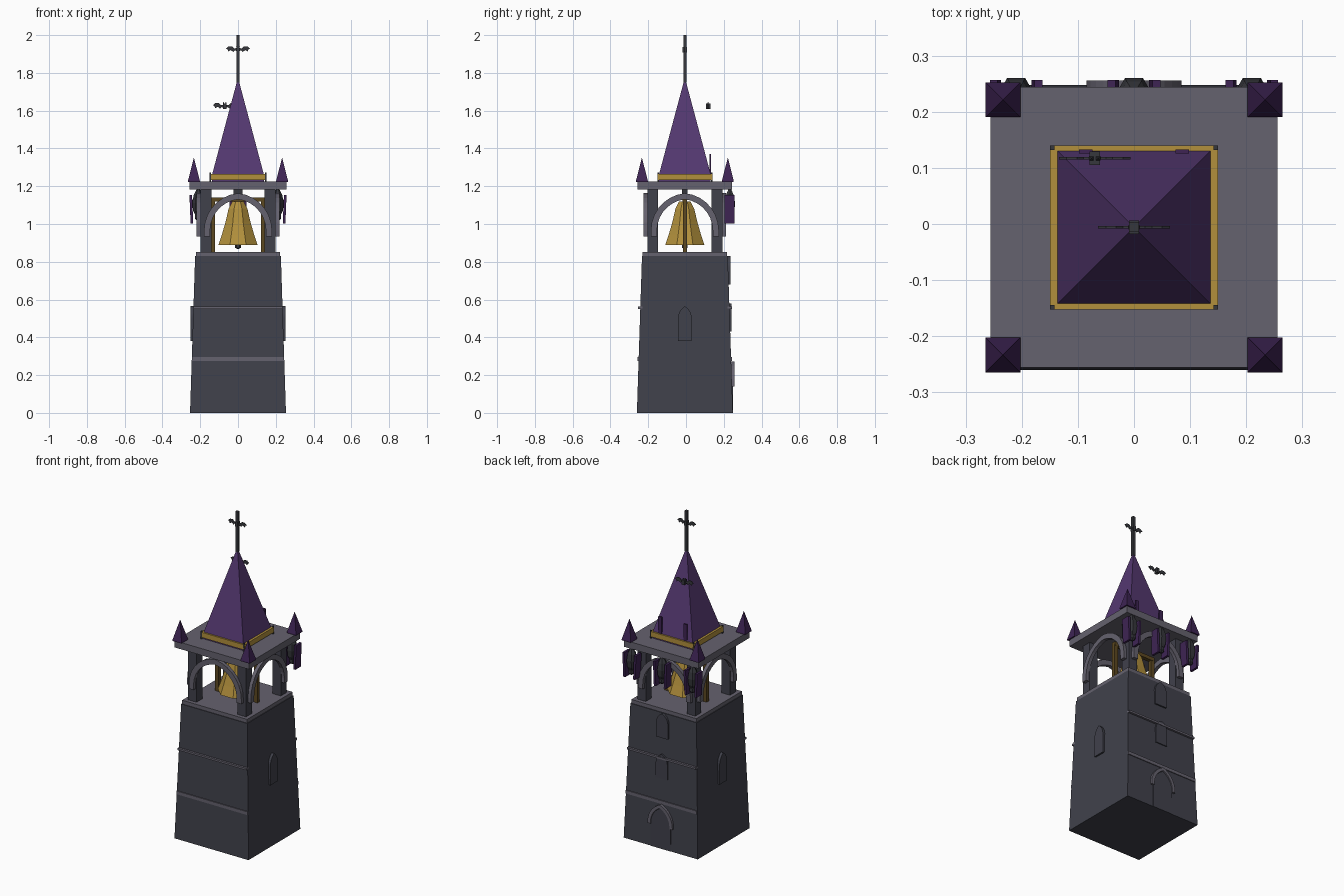
import bpy, bmesh, math
from mathutils import Matrix, Vector

cube = bpy.data.objects.get("Cube")
if cube:
    bpy.data.objects.remove(cube, do_unlink=True)

CY = -0.006  # tower axis in y


def material(name, r, g, b):
    lin = [((c / 255 + 0.055) / 1.055) ** 2.4 for c in (r, g, b)]
    m = bpy.data.materials.new(name)
    m.use_nodes = True
    m.diffuse_color = (*lin, 1)
    m.node_tree.nodes["Principled BSDF"].inputs["Base Color"].default_value = (*lin, 1)
    return m


DARK = material("dark stone", 64, 65, 75)
STONE = material("trim stone", 101, 98, 110)
ROOF = material("roof purple", 84, 56, 112)
DEEP = material("deep purple", 62, 36, 84)
GOLD = material("gold", 178, 144, 60)
BROWN = material("bronze brown", 92, 72, 32)
IRON = material("iron", 54, 55, 60)


def finish(name, bm, mat):
    bmesh.ops.recalc_face_normals(bm, faces=bm.faces)
    mesh = bpy.data.meshes.new(name)
    bm.to_mesh(mesh)
    bm.free()
    mesh.materials.append(mat)
    ob = bpy.data.objects.new(name, mesh)
    bpy.context.collection.objects.link(ob)
    return ob


def box(name, mat, center, size, turn=0):
    bm = bmesh.new()
    bmesh.ops.create_cube(bm, size=1)
    bm.transform(Matrix.Translation(center) @ Matrix.Rotation(turn, 4, "Y") @ Matrix.Diagonal((*size, 1)))
    return finish(name, bm, mat)


def lathe(name, mat, rings, sides, x=0, y=CY):
    """Stack of flat-sided rings (apothem, z); a zero radius makes a point."""
    bm = bmesh.new()
    loops = []
    for r, z in rings:
        n = sides if r else 1
        rad = r / math.cos(math.pi / sides)
        loops.append([bm.verts.new((x + rad * math.sin(math.tau * (i + 0.5) / sides),
                                    y + rad * math.cos(math.tau * (i + 0.5) / sides), z)) for i in range(n)])
    for a, b in zip(loops, loops[1:]):
        for i in range(sides):
            j = (i + 1) % sides
            quad = [a[i % len(a)], a[j % len(a)], b[j % len(b)], b[i % len(b)]]
            bm.faces.new(list(dict.fromkeys(quad)))
    for end in (loops[0], loops[-1]):
        if len(end) > 2:
            bm.faces.new(end)
    return finish(name, bm, mat)


def prism(name, mat, outline, near, far, quarter=0, x=0):
    """Outline in x/z, extruded outward from the tower axis, then turned by quarters."""
    bm = bmesh.new()
    face = bm.faces.new([bm.verts.new((px + x, -near, pz)) for px, pz in outline])
    new = bmesh.ops.extrude_face_region(bm, geom=[face])["geom"]
    bmesh.ops.translate(bm, vec=(0, near - far, 0), verts=[v for v in new if isinstance(v, bmesh.types.BMVert)])
    caps = [f for f in bm.faces if len(f.verts) > 4]
    bmesh.ops.triangulate(bm, faces=caps)
    bm.transform(Matrix.Translation((0, CY, 0)) @ Matrix.Rotation(quarter * math.pi / 2, 4, "Z"))
    return finish(name, bm, mat)


def arch(half, bottom, spring, top, steps=7):
    """Pointed arch outline from lower right, over the apex, to lower left."""
    rise = top - spring
    rad = (half * half + rise * rise) / (2 * half)
    end = math.asin(min(1, rise / rad))
    right = [(half, bottom)] if bottom < spring else []
    right += [(half - rad + rad * math.cos(end * i / steps), spring + rad * math.sin(end * i / steps))
              for i in range(steps + 1)]
    return right + [(-px, pz) for px, pz in reversed(right[:-1])]


def ring(half, bottom, spring, top, width):
    return arch(half, bottom, spring, top) + arch(half - width, bottom, spring, top - width)[::-1]


# Tapered shaft, string courses and floor slab
lathe("tower_shaft", DARK, [(0.254, 0), (0.227, 0.83)], 4)
for side, s in (("front", -1), ("back", 1)):
    box(f"{side}_lower_course", STONE, (0, CY + s * 0.24, 0.285), (0.488, 0.02, 0.02))
    box(f"{side}_upper_course", STONE, (0, CY + s * 0.237, 0.556), (0.472, 0.024, 0.012))
lathe("belfry_floor", STONE, [(0.223, 0.83), (0.223, 0.853)], 4)

# Windows and door
for side, q in (("left", 1), ("right", 3)):
    prism(f"{side}_window", DARK, arch(0.036, 0.38, 0.5, 0.565), 0.225, 0.252, q)
prism("back_upper_window", DARK, arch(0.04, 0.68, 0.77, 0.83), 0.21, 0.241, 2)
prism("back_lower_window", DARK, arch(0.04, 0.43, 0.52, 0.58), 0.22, 0.246, 2)
prism("door", DARK, arch(0.068, 0.0, 0.14, 0.25), 0.235, 0.256, 2)
prism("door_surround", STONE, ring(0.085, 0.14, 0.15, 0.272, 0.02), 0.235, 0.262, 2)

# Belfry pillars and arches
for sx in (-1, 1):
    for sy in (-1, 1):
        box("belfry_pillar", DARK, (sx * 0.17, CY + sy * 0.17, 1.017), (0.058, 0.058, 0.335))
for q in range(4):
    prism("belfry_arch", STONE, ring(0.18, 0.935, 0.965, 1.163, 0.032), 0.197, 0.219, q)

# Bell, its frame and clapper
for s in (-1, 1):
    box("bell_frame_post", BROWN, (s * 0.133, CY, 0.995), (0.024, 0.022, 0.285))
box("bell_frame_beam", BROWN, (0, CY, 1.13), (0.29, 0.024, 0.022))
box("bell_hanger", IRON, (0, CY, 1.16), (0.05, 0.03, 0.045))
lathe("bell", GOLD, [(0.088, 0.9), (0.104, 0.888), (0.085, 0.945), (0.066, 1.01),
                     (0.05, 1.08), (0.03, 1.12)], 8)
lathe("bell_clapper", IRON, [(0, 0.867), (0.014, 0.874), (0.014, 0.888), (0.005, 0.92)], 6)

# Cap slab and corner spires
box("cap_slab", STONE, (0, CY, 1.203), (0.512, 0.5, 0.042))
for sx in (-1, 1):
    for sy in (-1, 1):
        lathe("corner_spire", DEEP, [(0.031, 1.223), (0.031, 1.23), (0, 1.352)], 4,
              sx * 0.2335, CY + sy * 0.2275)
        box("roof_corner_pin", IRON, (sx * 0.146, CY + sy * 0.142, 1.248), (0.008, 0.008, 0.05))

# Main roof with gold trim, slats and pole
lathe("roof", ROOF, [(0.137, 1.22), (0.137, 1.262), (0, 1.775)], 4)
box("roof_trim", GOLD, (0, CY, 1.25), (0.3, 0.292, 0.032))
for s in (-1, 1):
    box("roof_slat", DEEP, (s * 0.086, 0.129, 1.31), (0.024, 0.007, 0.12))
box("roof_pole", IRON, (0, CY, 1.875), (0.017, 0.017, 0.25))

# Flying bats: thin scalloped wings and a small body
WING = [(0.0, 0.008), (0.02, 0.004), (0.032, 0.016), (0.05, 0.015), (0.064, 0.003),
        (0.056, 0.001), (0.05, -0.012), (0.038, -0.004), (0.026, -0.014), (0.016, -0.006), (0.0, -0.012)]
for name, x, y, z in (("pole_bat", 0, CY, 1.925), ("roof_bat", -0.07, 0.117, 1.625)):
    half = [(px, pz + z) for px, pz in WING]
    outline = half + [(-px, pz) for px, pz in half[-2:0:-1]]
    prism(f"{name}_wings", IRON, outline, CY - y - 0.002, CY - y + 0.002, 0, x)
    box(f"{name}_body", IRON, (x, y, z - 0.002), (0.018, 0.024, 0.03))
    for s in (-1, 1):
        lathe(f"{name}_ear", IRON, [(0.004, z + 0.012), (0, z + 0.023)], 4, x + s * 0.006, y)

# Sleeping bats hung under the back eave, wings folded at both sides
for x in (-0.21, 0, 0.21):
    lathe("hanging_bat_body", IRON, [(0.012, 1.045), (0.024, 1.07), (0.028, 1.11), (0.022, 1.15), (0.008, 1.183)],
          6, x, 0.232)
    lathe("hanging_bat_head", IRON, [(0.008, 1.02), (0.016, 1.03), (0.016, 1.05), (0.008, 1.06)], 6, x, 0.235)
    for s in (-1, 1):
        box("hanging_bat_wing", DEEP, (x + s * 0.037, 0.23, 1.078), (0.014, 0.054, 0.15), s * 0.04)
